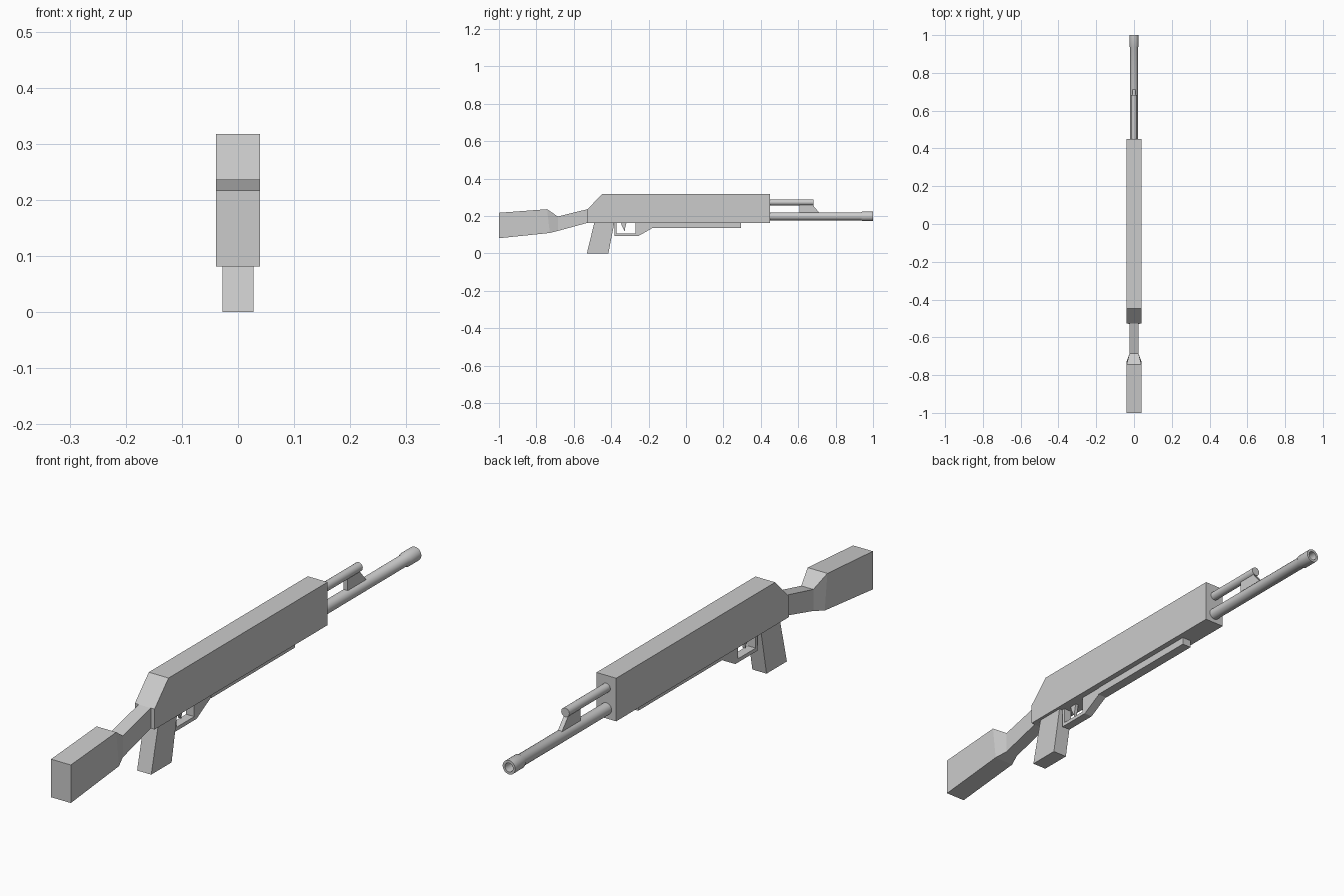
import bpy, bmesh, math

if "Cube" in bpy.data.objects:
    bpy.data.objects.remove(bpy.data.objects["Cube"])


def finish(name, bm):
    bmesh.ops.recalc_face_normals(bm, faces=bm.faces)
    me = bpy.data.meshes.new(name)
    bm.to_mesh(me)
    bm.free()
    ob = bpy.data.objects.new(name, me)
    bpy.context.collection.objects.link(ob)
    return ob


def plate(name, pts, half):
    """Side profile (y, z) extruded symmetrically across x."""
    bm = bmesh.new()
    f = bm.faces.new([bm.verts.new((-half, y, z)) for y, z in pts])
    r = bmesh.ops.extrude_face_region(bm, geom=[f])
    for v in r["geom"]:
        if isinstance(v, bmesh.types.BMVert):
            v.co.x = half
    return finish(name, bm)


def loft(name, sections):
    """Rectangular sections: (top y, top z, bottom y, bottom z, half width)."""
    bm = bmesh.new()
    rings = [[bm.verts.new(c) for c in ((-w, yt, zt), (w, yt, zt), (w, yb, zb), (-w, yb, zb))]
             for yt, zt, yb, zb, w in sections]
    for a, b in zip(rings, rings[1:]):
        for i in range(4):
            j = (i + 1) % 4
            bm.faces.new((a[i], a[j], b[j], b[i]))
    bm.faces.new(rings[0])
    bm.faces.new(rings[-1])
    return finish(name, bm)


def lathe(name, profile, zc, n=24):
    """Revolve (y, radius) pairs around the line z = zc and cap both ends."""
    bm = bmesh.new()
    rings = [[bm.verts.new((r * math.cos(2 * math.pi * i / n), y,
                            zc + r * math.sin(2 * math.pi * i / n))) for i in range(n)]
             for y, r in profile]
    for a, b in zip(rings, rings[1:]):
        for i in range(n):
            j = (i + 1) % n
            bm.faces.new((a[i], a[j], b[j], b[i]))
    bm.faces.new(rings[0])
    bm.faces.new(rings[-1])
    ob = finish(name, bm)
    bpy.ops.object.select_all(action='DESELECT')
    ob.select_set(True)
    bpy.context.view_layer.objects.active = ob
    bpy.ops.object.shade_smooth_by_angle(angle=math.radians(30))
    return ob


# Main body and shoulder stock
plate("receiver", [(-.527, .163), (-.527, .236), (-.448, .317), (.45, .317), (.45, .163)], .039)
loft("stock", [(-1, .217, -1, .081, .039), (-.743, .236, -.728, .109, .039),
               (-.685, .197, -.685, .12, .024), (-.527, .236, -.527, .163, .024)])

# Grip, trigger and guard
plate("grip", [(-.49, .165), (-.383, .165), (-.415, 0), (-.53, 0)], .028)
plate("trigger", [(-.348, .165), (-.318, .165), (-.324, .142), (-.328, .117), (-.342, .145)], .006)
plate("trigger_guard", [(-.381, .165), (-.381, .092), (-.256, .092), (-.178, .136), (-.178, .165),
                        (-.27, .165), (-.27, .105), (-.371, .105), (-.371, .165)], .016)
plate("lower_rail", [(-.178, .165), (-.178, .136), (.295, .136), (.295, .165)], .018)

# Hollow barrel with muzzle collar, upper tube and its support
lathe("barrel", [(.445, .021), (.935, .021), (.943, .025), (1, .025), (1, .016), (.9, .016)], .198)
lathe("upper_tube", [(.445, .016), (.682, .016)], .273)
plate("tube_support", [(.607, .265), (.607, .212), (.717, .212), (.672, .265)], .008)
